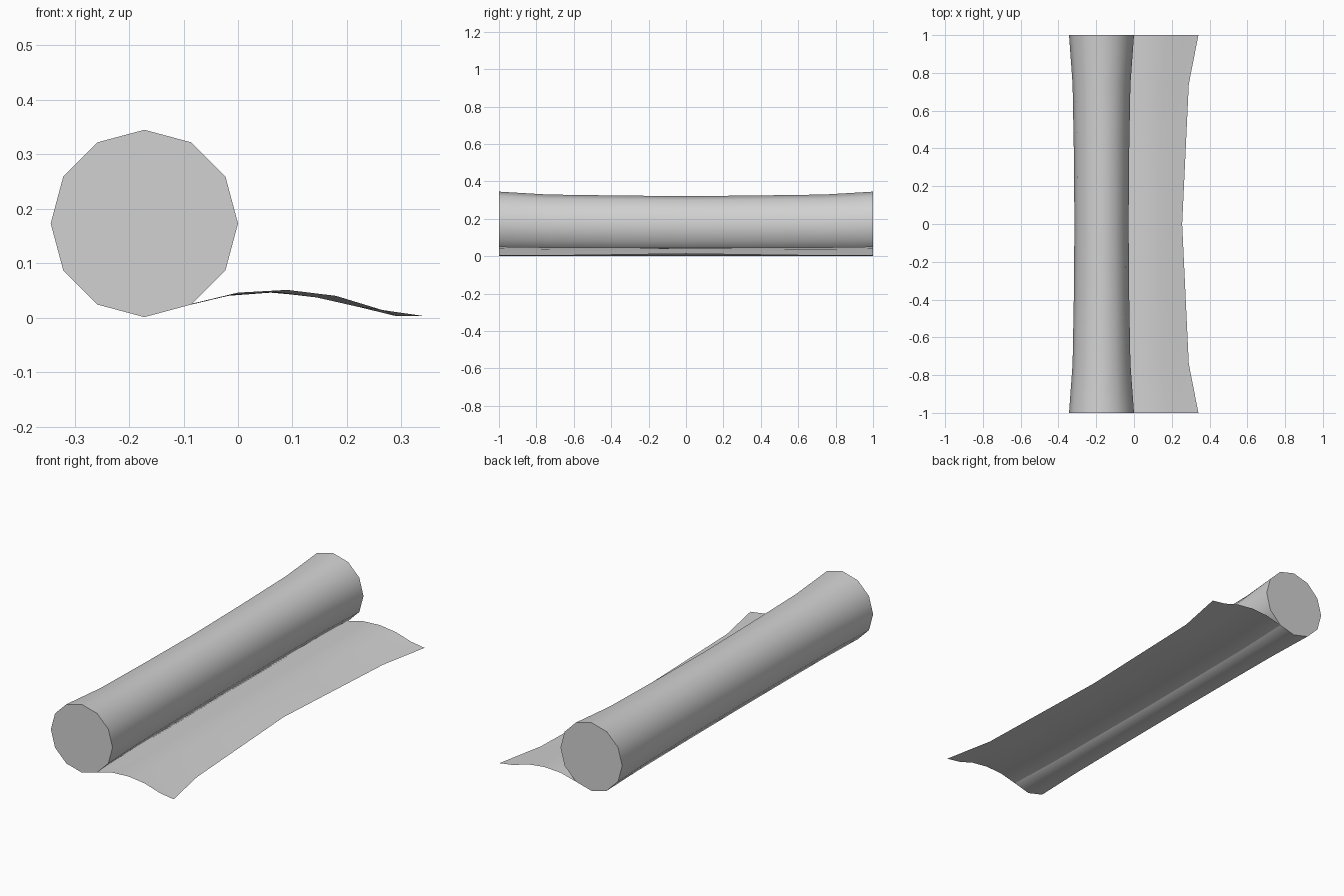
import bpy
import bmesh
import math

cube = bpy.data.objects.get("Cube")
if cube:
    bpy.data.objects.remove(cube, do_unlink=True)

grey = bpy.data.materials.new("plain_grey")
grey.use_nodes = True
GREY = (0.64, 0.64, 0.64, 1.0)
grey.diffuse_color = GREY
grey.node_tree.nodes["Principled BSDF"].inputs["Base Color"].default_value = GREY

CENTRE_X, RADIUS, SIDES = -0.172, 0.172, 12

# Distance from the middle, width scale and height scale of the roll
STATIONS = [(1.0, 1.0, 1.0), (0.74, 0.89, 0.955), (0.37, 0.85, 0.94), (0.0, 0.834, 0.93)]

# Loose sheet cross-sections (x, z), from the roll to the free edge
END = [(-0.086, 0.024), (0.0, 0.046), (0.09, 0.051), (0.18, 0.040), (0.265, 0.014), (0.341, 0.003)]
NEAR = [(-0.096, 0.023), (-0.01, 0.042), (0.07, 0.047), (0.145, 0.037), (0.22, 0.020), (0.29, 0.003)]
MIDDLE = [(-0.100, 0.022), (-0.02, 0.040), (0.06, 0.046), (0.13, 0.041), (0.197, 0.026), (0.255, 0.013)]
BETWEEN = [((a + c) / 2, (b + d) / 2) for (a, b), (c, d) in zip(NEAR, MIDDLE)]


def mirrored(items):
    """Run from the front end to the middle and back out again."""
    return items + items[-2::-1]


def loft(name, sections, closed):
    """Skin a row of cross-sections; closed sections also get end caps."""
    bm = bmesh.new()
    rows = [[bm.verts.new(p) for p in section] for section in sections]
    count = len(rows[0])
    for a, b in zip(rows, rows[1:]):
        for i in range(count if closed else count - 1):
            j = (i + 1) % count
            bm.faces.new((a[i], a[j], b[j], b[i]))
    if closed:
        bm.faces.new(rows[0])
        bm.faces.new(rows[-1])
        bmesh.ops.recalc_face_normals(bm, faces=bm.faces)
    mesh = bpy.data.meshes.new(name)
    bm.to_mesh(mesh)
    bm.free()
    mesh.materials.append(grey)
    obj = bpy.data.objects.new(name, mesh)
    bpy.context.collection.objects.link(obj)
    bpy.ops.object.select_all(action="DESELECT")
    obj.select_set(True)
    bpy.context.view_layer.objects.active = obj
    bpy.ops.object.shade_smooth_by_angle(angle=math.radians(50))
    return obj


ys = [-s[0] for s in STATIONS] + [s[0] for s in STATIONS[-2::-1]]

# Rolled part, slightly waisted along its length
angles = [2 * math.pi * i / SIDES for i in range(SIDES)]
roll = [[(CENTRE_X + RADIUS * w * math.sin(a), y, RADIUS * h * (1 + math.cos(a)) + 0.001)
         for a in angles]
        for y, (_, w, h) in zip(ys, mirrored(STATIONS))]
loft("rolled_mat", roll, True)

# Loose end lying on the ground
sheet = [[(x, y, z) for x, z in profile]
         for y, profile in zip(ys, mirrored([END, NEAR, BETWEEN, MIDDLE]))]
loft("loose_sheet", sheet, False)
